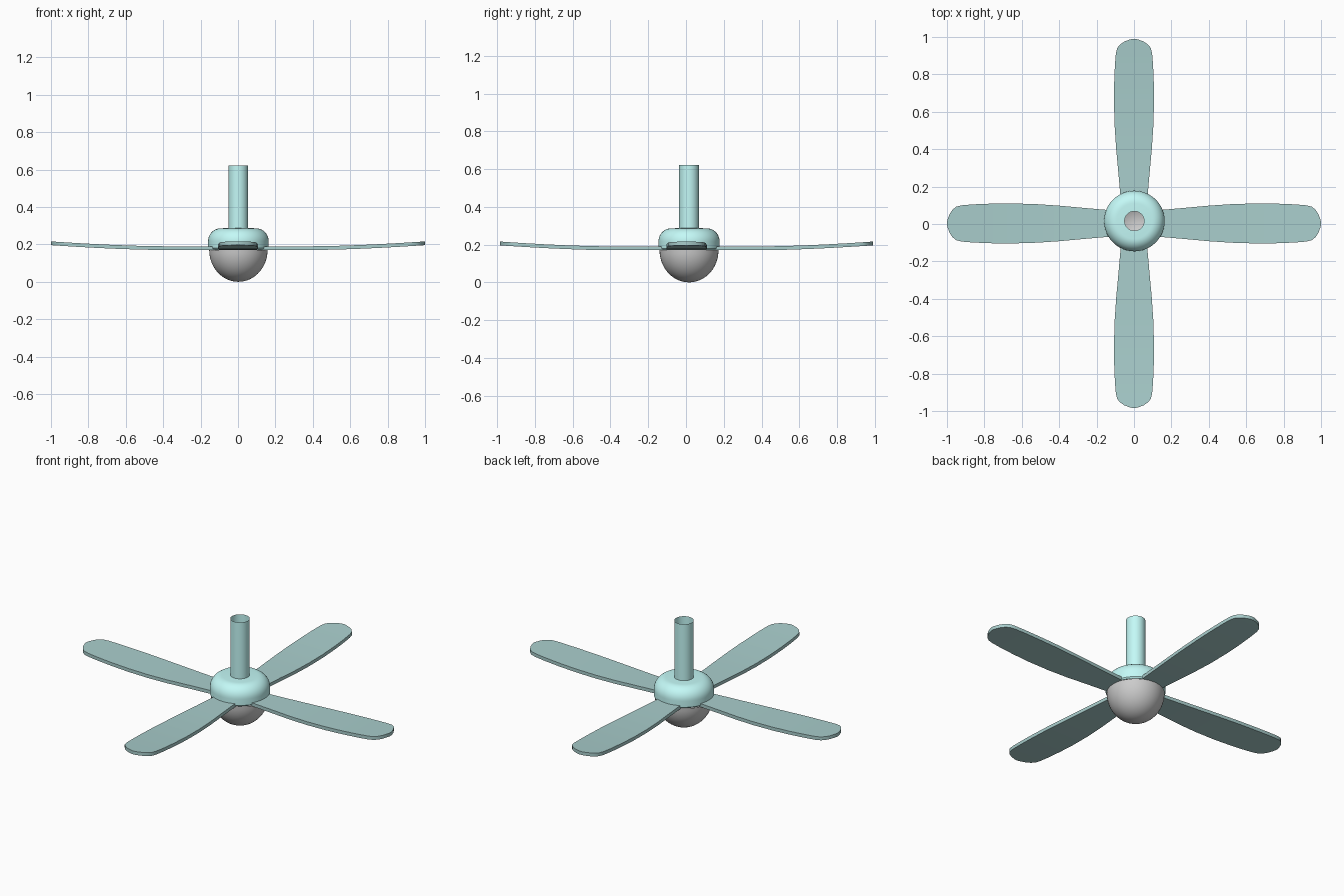
import bpy, bmesh, math
from mathutils import Matrix

if "Cube" in bpy.data.objects:
    bpy.data.objects.remove(bpy.data.objects["Cube"])

HUB = (0.002, 0.016)


def material(name, rgb):
    m = bpy.data.materials.new(name)
    m.diffuse_color = (*rgb, 1)
    m.use_nodes = True
    m.node_tree.nodes["Principled BSDF"].inputs["Base Color"].default_value = m.diffuse_color
    return m


def finish(name, bm, mat=None, angle=40):
    me = bpy.data.meshes.new(name)
    bm.to_mesh(me)
    bm.free()
    ob = bpy.data.objects.new(name, me)
    bpy.context.collection.objects.link(ob)
    if mat:
        me.materials.append(mat)
    bpy.ops.object.select_all(action='DESELECT')
    bpy.context.view_layer.objects.active = ob
    ob.select_set(True)
    bpy.ops.object.shade_smooth_by_angle(angle=math.radians(angle))
    return ob


def lathe(name, profile, mat=None, steps=48):
    """Spin an (r, z) profile, listed from bottom to top, about the hub axis."""
    bm = bmesh.new()
    vs = [bm.verts.new((r, 0, z)) for r, z in profile]
    edges = [bm.edges.new(p) for p in zip(vs, vs[1:])]
    bmesh.ops.spin(bm, geom=vs + edges, axis=(0, 0, 1), cent=(0, 0, 0),
                   angle=2 * math.pi, steps=steps)
    bmesh.ops.remove_doubles(bm, verts=bm.verts, dist=1e-5)
    bmesh.ops.recalc_face_normals(bm, faces=bm.faces)
    bmesh.ops.translate(bm, verts=bm.verts, vec=(*HUB, 0))
    return finish(name, bm, mat)


teal = material("teal", (0.55, 0.95, 0.93))
blade_teal = material("blade_teal", (0.4, 0.62, 0.61))

# Open down rod
lathe("down_rod", [(0.052, 0.27), (0.052, 0.622)], teal)

# Rounded motor housing, open in the middle under the rod
corner = [(0.095 + 0.067 * math.cos(a), 0.216 + 0.07 * math.sin(a))
          for a in [math.radians(9 * i) for i in range(11)]]
lathe("motor_housing", [(0.155, 0.172), (0.162, 0.180)] + corner + [(0.052, 0.287)], teal)

# Grey light bowl
bowl = [(0.156 * math.sin(math.radians(6 * i)), 0.17 - 0.17 * math.cos(math.radians(6 * i)))
        for i in range(16)]
lathe("light_bowl", bowl)

# Blades: (distance, half width) outline, curving up toward the tip
OUTLINE = [(0.09, 0.068), (0.165, 0.074), (0.28, 0.084), (0.40, 0.095), (0.52, 0.103),
           (0.65, 0.107), (0.76, 0.106), (0.86, 0.102), (0.92, 0.097), (0.95, 0.09),
           (0.97, 0.074), (0.985, 0.052), (0.995, 0.026), (1.0, 0.008)]
THICK = 0.02


def lift(r):
    return 0.170 + 0.026 * max(0, (r - 0.4) / 0.6) ** 1.6


for i, (name, reach) in enumerate([("right", 1.0), ("back", 0.987),
                                   ("left", 1.0), ("front", 0.987)]):
    bm = bmesh.new()
    rows = [[bm.verts.new((r * reach, s * w, lift(r) + t))
             for s, t in ((-1, 0), (1, 0), (1, THICK), (-1, THICK))] for r, w in OUTLINE]
    for a, b in zip(rows, rows[1:]):
        for k in range(4):
            j = (k + 1) % 4
            bm.faces.new((a[k], a[j], b[j], b[k]))
    bm.faces.new(rows[0])
    bm.faces.new(rows[-1])
    bmesh.ops.recalc_face_normals(bm, faces=bm.faces)
    bm.transform(Matrix.Translation((0, 0.003, 0)) @ Matrix.Rotation(i * math.pi / 2, 4, 'Z'))
    finish(name + "_blade", bm, blade_teal)
